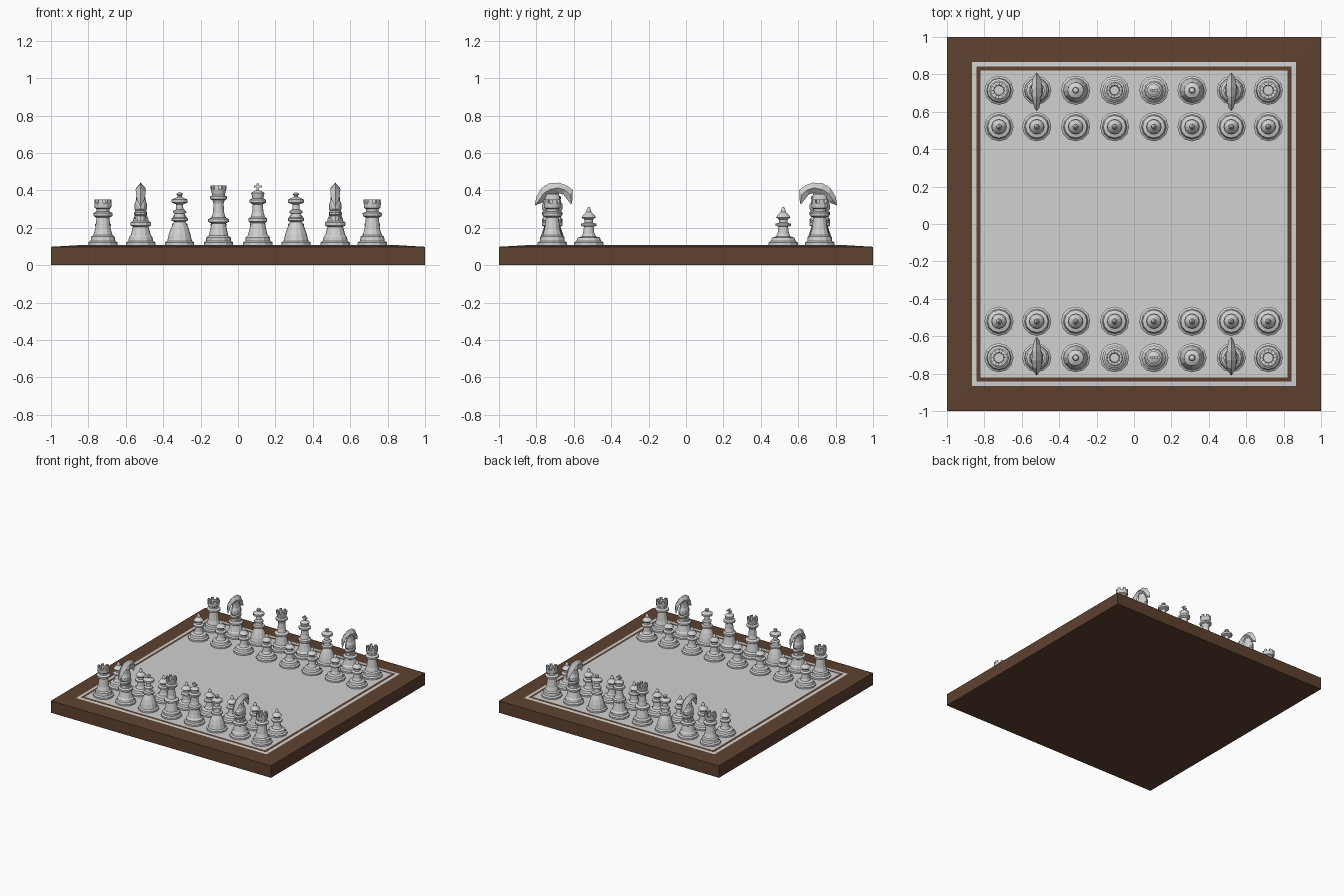
import bpy, bmesh, math
from mathutils import Vector

if "Cube" in bpy.data.objects:
    bpy.data.objects.remove(bpy.data.objects["Cube"])


def material(name, rgb):
    m = bpy.data.materials.new(name)
    m.diffuse_color = (*rgb, 1)
    m.use_nodes = True
    m.node_tree.nodes["Principled BSDF"].inputs["Base Color"].default_value = m.diffuse_color
    return m


WOOD = material("brown wood", (0.112, 0.054, 0.029))
STONE = material("pale grey stone", (0.64, 0.64, 0.64))


def lathe(bm, profile, n=12, squash=1.0, turn=0.0):
    """Revolve (radius, z) points; closes both ends. Returns the bands of faces."""
    rings = []
    for r, z in profile:
        rings.append([bm.verts.new((r * math.cos(2 * math.pi * (i + turn) / n) * squash,
                                    r * math.sin(2 * math.pi * (i + turn) / n), z))
                      for i in range(n)])
    bands = []
    for a, b in zip(rings, rings[1:]):
        bands.append([bm.faces.new((a[i], a[(i + 1) % n], b[(i + 1) % n], b[i]))
                      for i in range(n)])
    bm.faces.new(rings[0][::-1])
    cap = bm.faces.new(rings[-1])
    return bands, cap


def crenellate(bm, band, height):
    """Raise every second face of a flat rim into a merlon."""
    ret = bmesh.ops.extrude_discrete_faces(bm, faces=band[::2])
    verts = {v for f in ret["faces"] for v in f.verts}
    bmesh.ops.translate(bm, verts=list(verts), vec=(0, 0, height))


def box(bm, size, z):
    verts = bmesh.ops.create_cube(bm, size=1)["verts"]
    bmesh.ops.scale(bm, vec=size, verts=verts)
    bmesh.ops.translate(bm, vec=(0, 0, z), verts=verts)


def finish(bm, name, mats):
    me = bpy.data.meshes.new(name)
    bmesh.ops.recalc_face_normals(bm, faces=bm.faces[:])
    bm.to_mesh(me)
    bm.free()
    for m in mats:
        me.materials.append(m)
    return me


def place(mesh, name, x, y, rot=0.0):
    ob = bpy.data.objects.new(name, mesh)
    ob.location = (x, y, 0)
    ob.rotation_euler.z = rot
    bpy.context.collection.objects.link(ob)


# Board: square lathe with sloped frame and inlaid border
S = math.sqrt(2)
bm = bmesh.new()
bands, cap = lathe(bm, [(r * S, z) for r, z in
                        [(1, 0), (1, .098), (.866, .106), (.842, .1075), (.82, .109)]],
                   n=4, turn=0.5)
for f in bands[2] + [cap]:
    f.material_index = 1
place(finish(bm, "board", [WOOD, STONE]), "board", 0, 0)

FOOT = [(.078, .108), (.078, .122), (.066, .13)]

# Pawn
bm = bmesh.new()
lathe(bm, FOOT + [(.06, .147), (.038, .154), (.03, .17), (.026, .206), (.042, .21),
                  (.042, .221), (.022, .227), (.022, .243), (.039, .256), (.03, .267),
                  (.014, .283), (.012, .296), (.004, .31)])
pawn = finish(bm, "pawn", [STONE])

# Rook
bm = bmesh.new()
bands, _ = lathe(bm, FOOT + [(.063, .152), (.052, .16), (.042, .19), (.034, .255),
                             (.05, .262), (.052, .278), (.034, .287), (.034, .3),
                             (.044, .306), (.046, .333), (.028, .333), (.026, .31)])
crenellate(bm, bands[-2], .018)
rook = finish(bm, "rook", [STONE])

# Bishop
bm = bmesh.new()
lathe(bm, FOOT + [(.064, .137), (.058, .165), (.046, .2), (.03, .232), (.044, .238),
                  (.044, .25), (.03, .256), (.026, .275), (.036, .28), (.034, .29),
                  (.02, .298), (.018, .325), (.042, .334), (.043, .35), (.026, .358),
                  (.012, .364), (.011, .37), (.017, .377), (.014, .385), (.004, .389)])
bishop = finish(bm, "bishop", [STONE])

# Queen
bm = bmesh.new()
bands, _ = lathe(bm, FOOT + [(.066, .148), (.052, .158), (.045, .19), (.038, .222),
                             (.056, .232), (.056, .246), (.036, .256), (.03, .28),
                             (.027, .33), (.034, .348), (.046, .354), (.046, .366),
                             (.034, .374), (.042, .408), (.027, .408), (.024, .385)])
crenellate(bm, bands[-2], .018)
queen = finish(bm, "queen", [STONE])

# King with cross
bm = bmesh.new()
lathe(bm, FOOT + [(.066, .148), (.053, .16), (.045, .19), (.038, .225), (.05, .234),
                  (.05, .25), (.038, .258), (.03, .285), (.027, .325), (.045, .335),
                  (.045, .349), (.029, .357), (.036, .386), (.02, .396), (.008, .4)])
box(bm, (.012, .012, .05), .412)
box(bm, (.042, .012, .011), .42)
king = finish(bm, "king", [STONE])

# Knight: turned foot, flattened neck and a curved head with a diamond section
bm = bmesh.new()
lathe(bm, FOOT + [(.063, .15), (.054, .16), (.046, .19), (.042, .205), (.056, .213),
                  (.056, .227), (.042, .236), (.042, .25)])
lathe(bm, [(.05, .24), (.046, .262), (.056, .27), (.056, .282), (.046, .29),
           (.054, .30), (.054, .325), (.042, .345), (.036, .38)], squash=.62)
stations = [  # outer y, z, inner y, z, half thickness
    (-.094, .318, -.088, .322, .004), (-.085, .365, -.05, .335, .02),
    (-.058, .412, -.036, .355, .026), (-.015, .438, -.008, .372, .027),
    (.035, .441, .03, .386, .024), (.075, .428, .06, .376, .019),
    (.11, .402, .082, .348, .013), (.106, .33, .1, .325, .004)]
rings = []
for oy, oz, iy, iz, w in stations:
    my, mz = (oy + iy) / 2, (oz + iz) / 2
    rings.append([bm.verts.new(p) for p in
                  ((0, oy, oz), (w, my, mz), (0, iy, iz), (-w, my, mz))])
for a, b in zip(rings, rings[1:]):
    for i in range(4):
        j = (i + 1) % 4
        bm.faces.new((a[i], a[j], b[j], b[i]))
bm.faces.new(rings[0])
bm.faces.new(rings[-1][::-1])
knight = finish(bm, "knight", [STONE])

# Set both armies, facing each other
columns = [-.722, -.52, -.312, -.104, .106, .31, .52, .718]
back_row = [rook, knight, bishop, queen, king, bishop, knight, rook]
for side, word, rot in ((-1, "front", 0), (1, "back", math.pi)):
    for i, (x, piece) in enumerate(zip(columns, back_row)):
        place(piece, f"{word}_{piece.name}_{i + 1}", x, side * .715, rot)
        place(pawn, f"{word}_pawn_{i + 1}", x, side * .52, rot)
